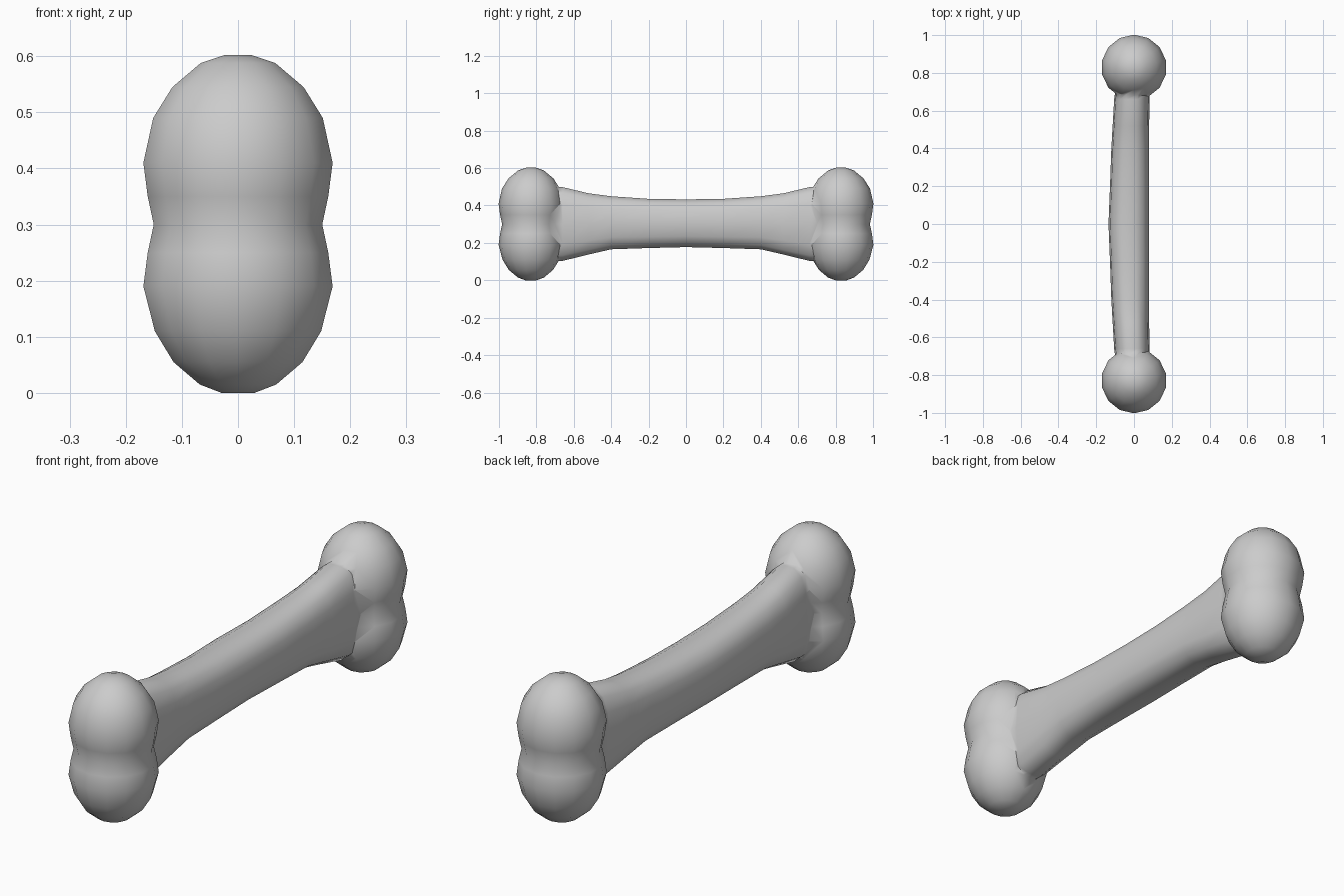
import bpy, bmesh
from math import cos, sin, pi, copysign

if "Cube" in bpy.data.objects:
    bpy.data.objects.remove(bpy.data.objects["Cube"])


def loft(name, rings):
    """Closed mesh through a list of equally sized point rings."""
    bm = bmesh.new()
    loops = [[bm.verts.new(p) for p in ring] for ring in rings]
    n = len(loops[0])
    for a, b in zip(loops, loops[1:]):
        for i in range(n):
            j = (i + 1) % n
            bm.faces.new((a[i], a[j], b[j], b[i]))
    bm.faces.new(loops[0])
    bm.faces.new(loops[-1])
    bmesh.ops.recalc_face_normals(bm, faces=bm.faces)
    me = bpy.data.meshes.new(name)
    bm.to_mesh(me)
    bm.free()
    ob = bpy.data.objects.new(name, me)
    bpy.context.collection.objects.link(ob)
    return ob


def shaft_ring(y, x0, x1, z0, z1, n=14, e=0.75):
    """Rounded, slightly boxy cross-section of the shaft."""
    pts = []
    for i in range(n):
        a = 2 * pi * i / n
        c, s = cos(a), sin(a)
        c = copysign(abs(c) ** e, c)
        s = copysign(abs(s) ** e, s)
        pts.append(((x0 + x1) / 2 + (x1 - x0) / 2 * c, y,
                    (z0 + z1) / 2 + (z1 - z0) / 2 * s))
    return pts


# Shaft: half sections from the middle outwards, mirrored along y
half = [(0, -0.135, 0.08, 0.175, 0.435), (0.2, -0.127, 0.08, 0.17, 0.438),
        (0.4, -0.12, 0.08, 0.163, 0.452), (0.52, -0.113, 0.08, 0.135, 0.468),
        (0.66, -0.105, 0.083, 0.10, 0.502), (0.77, -0.09, 0.08, 0.10, 0.50)]
sections = [(-s[0], *s[1:]) for s in reversed(half[1:])] + half
bone = loft("bone", [shaft_ring(*s) for s in sections])

# Knobs: peanut profile (z, radius) turned around a vertical axis
profile = [(0.0, 0.03), (0.015, 0.07), (0.055, 0.118), (0.11, 0.152),
           (0.19, 0.173), (0.25, 0.165), (0.30, 0.154), (0.35, 0.165),
           (0.41, 0.173), (0.49, 0.155), (0.545, 0.12), (0.588, 0.068),
           (0.602, 0.025)]
SEG = 14
for side in (-1, 1):
    knob = loft("knob", [[(r * cos(2 * pi * (i + .5) / SEG),
                           side * (0.829 + r * sin(2 * pi * (i + .5) / SEG)), z)
                          for i in range(SEG)] for z, r in profile])
    # Merge the knob into the shaft as one surface
    mod = bone.modifiers.new("join_knob", 'BOOLEAN')
    mod.operation = 'UNION'
    mod.solver = 'EXACT'
    mod.object = knob
    bpy.context.view_layer.objects.active = bone
    bpy.ops.object.modifier_apply(modifier=mod.name)
    bpy.data.objects.remove(knob)

# Smooth the seams between shaft and knobs
bpy.ops.object.select_all(action='DESELECT')
bone.select_set(True)
bpy.ops.object.shade_smooth_by_angle(angle=1.2)
